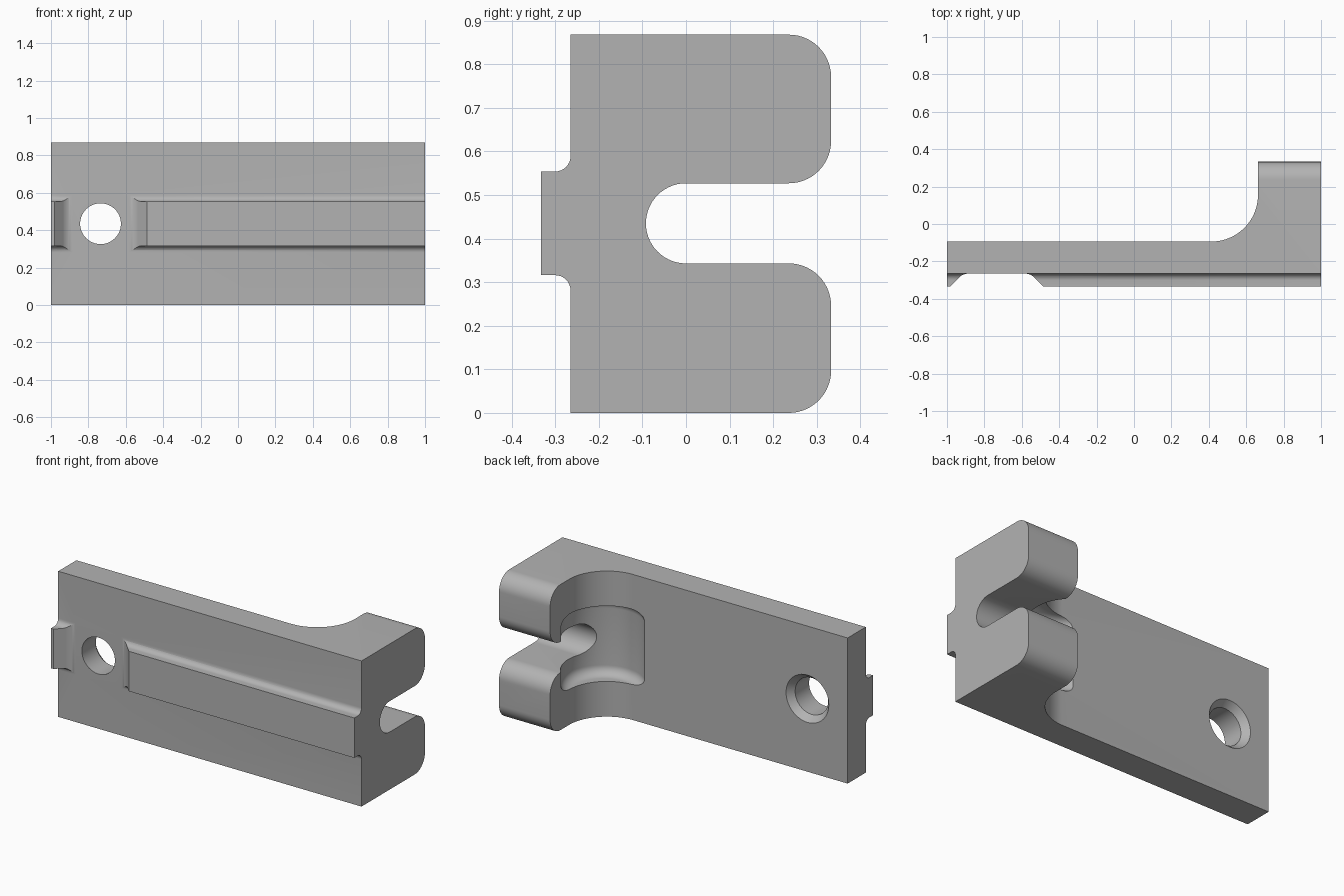
import bpy, bmesh, math
from mathutils import Matrix

cube = bpy.data.objects.get("Cube")
if cube:
    bpy.data.objects.remove(cube, do_unlink=True)

grey = bpy.data.materials.new("plain grey")
grey.use_nodes = True
COLOUR = (0.45, 0.45, 0.45, 1)
grey.diffuse_color = COLOUR
grey.node_tree.nodes["Principled BSDF"].inputs["Base Color"].default_value = COLOUR


def arc(cx, cy, r, start, end, n=14):
    """Points on a circular arc, angles in degrees."""
    angles = [math.radians(start + (end - start) * i / n) for i in range(n + 1)]
    return [(cx + r * math.cos(a), cy + r * math.sin(a)) for a in angles]


def finish(name, bm):
    bmesh.ops.recalc_face_normals(bm, faces=bm.faces)
    mesh = bpy.data.meshes.new(name)
    bm.to_mesh(mesh)
    bm.free()
    mesh.materials.append(grey)
    obj = bpy.data.objects.new(name, mesh)
    bpy.context.collection.objects.link(obj)
    return obj


def prism(name, outline, axis, low, high):
    """Extrude an outline: (y, z) along x, or (x, y) along z."""
    place = (lambda p: (low, p[0], p[1])) if axis == "x" else (lambda p: (p[0], p[1], low))
    bm = bmesh.new()
    face = bm.faces.new([bm.verts.new(place(p)) for p in outline])
    moved = bmesh.ops.extrude_face_region(bm, geom=[face])["geom"]
    step = (high - low, 0, 0) if axis == "x" else (0, 0, high - low)
    bmesh.ops.translate(bm, vec=step, verts=[v for v in moved if isinstance(v, bmesh.types.BMVert)])
    return finish(name, bm)


def lathe(name, outline, matrix, segments=64):
    """Spin an (r, h) outline, whose first and last points are on the axis, about z."""
    bm = bmesh.new()
    rings = []
    for r, h in outline:
        count = segments if r else 1
        rings.append([bm.verts.new((r * math.cos(math.tau * i / count),
                                    r * math.sin(math.tau * i / count), h)) for i in range(count)])
    for a, b in zip(rings, rings[1:]):
        if len(a) == 1 or len(b) == 1:
            bm.faces.new(a if len(b) == 1 else b)
        else:
            for i in range(segments):
                j = (i + 1) % segments
                bm.faces.new((a[i], a[j], b[j], b[i]))
    bm.transform(matrix)
    return finish(name, bm)


def combine(obj, tool, operation):
    """Apply a boolean and discard the tool."""
    tool.hide_render = True
    mod = obj.modifiers.new("cut", "BOOLEAN")
    mod.operation, mod.object, mod.solver = operation, tool, "EXACT"
    bpy.context.view_layer.update()
    result = bpy.data.meshes.new_from_object(obj.evaluated_get(bpy.context.evaluated_depsgraph_get()))
    obj.modifiers.clear()
    obj.data = result
    bpy.data.objects.remove(tool, do_unlink=True)


HEIGHT, MID = 0.868, 0.435
FRONT, PLATE_BACK, ARM_BACK = -0.265, -0.094, 0.333

# Plate with the thick fork end and its sweeping inside corner
plan = [(-1, FRONT), (1, FRONT), (1, ARM_BACK), (0.663, ARM_BACK)]
plan += arc(0.413, 0.156, 0.25, 0, -90, 28) + [(-1, PLATE_BACK)]
body = prism("slotted_bracket", plan, "z", 0, HEIGHT)

# Fork outline: two rounded arms around a round-ended slot
R, SLOT = 0.097, 0.092
y0 = ARM_BACK - R
fork = [(-0.5, 0)] + arc(y0, R, R, -90, 0)
fork += arc(y0, MID - SLOT - R, R, 0, 90) + arc(0, MID, SLOT, 270, 90, 28)
fork += arc(y0, MID + SLOT + R, R, -90, 0) + arc(y0, HEIGHT - R, R, 0, 90) + [(-0.5, HEIGHT)]
combine(body, prism("fork_outline", fork, "x", -1.2, 1.2), "INTERSECT")

# Rounded pocket in the inside corner, around the slot
HALF, PR, B = 0.225, 0.23, 0.055
pocket = [(0, -HALF)] + arc(PR - B, B - HALF, B, -90, 0, 10) + arc(PR - B, HALF - B, B, 0, 90, 10) + [(0, HALF)]
combine(body, lathe("pocket_cutter", pocket, Matrix.Translation((0.495, 0.075, MID)), 96), "DIFFERENCE")

# Guide rib with concave fillets at its root
RIB, F = 0.119, 0.035
section = [(-0.2, MID - RIB - F)]
section += arc(FRONT - F, MID - RIB - F, F, 0, 90, 8) + [(-0.333, MID - RIB), (-0.333, MID + RIB)]
section += arc(FRONT - F, MID + RIB + F, F, -90, 0, 8) + [(-0.2, MID + RIB + F)]
rib = prism("guide_rib", section, "x", -1, 1)

# Gap in the rib with sloped, curved ends
G = 0.07
run = G * math.sin(math.radians(45))
left = arc(-0.885, FRONT - G, G, 135, 90, 8)
right = arc(-0.583, FRONT - G, G, 90, 45, 8)
top = -0.36
left_x = left[0][0] - (left[0][1] - top)
right_x = right[-1][0] + (right[-1][1] - top)
gap = [(left_x, top)] + left + [(-0.885, -0.1), (-0.583, -0.1)] + right + [(right_x, top)]
combine(rib, prism("gap_cutter", gap, "z", 0.1, 0.8), "DIFFERENCE")
combine(body, rib, "UNION")

# Through hole, countersunk at the back
hole = [(0, -0.5), (0.109, -0.5), (0.109, PLATE_BACK - 0.04), (0.141, PLATE_BACK), (0.141, 0), (0, 0)]
to_y = Matrix.Translation((-0.735, 0, MID)) @ Matrix.Rotation(math.radians(-90), 4, "X")
combine(body, lathe("hole_cutter", hole, to_y), "DIFFERENCE")

# Smooth curves, crisp edges
bpy.ops.object.select_all(action="DESELECT")
body.select_set(True)
bpy.context.view_layer.objects.active = body
bpy.ops.object.shade_smooth_by_angle(angle=math.radians(25))
